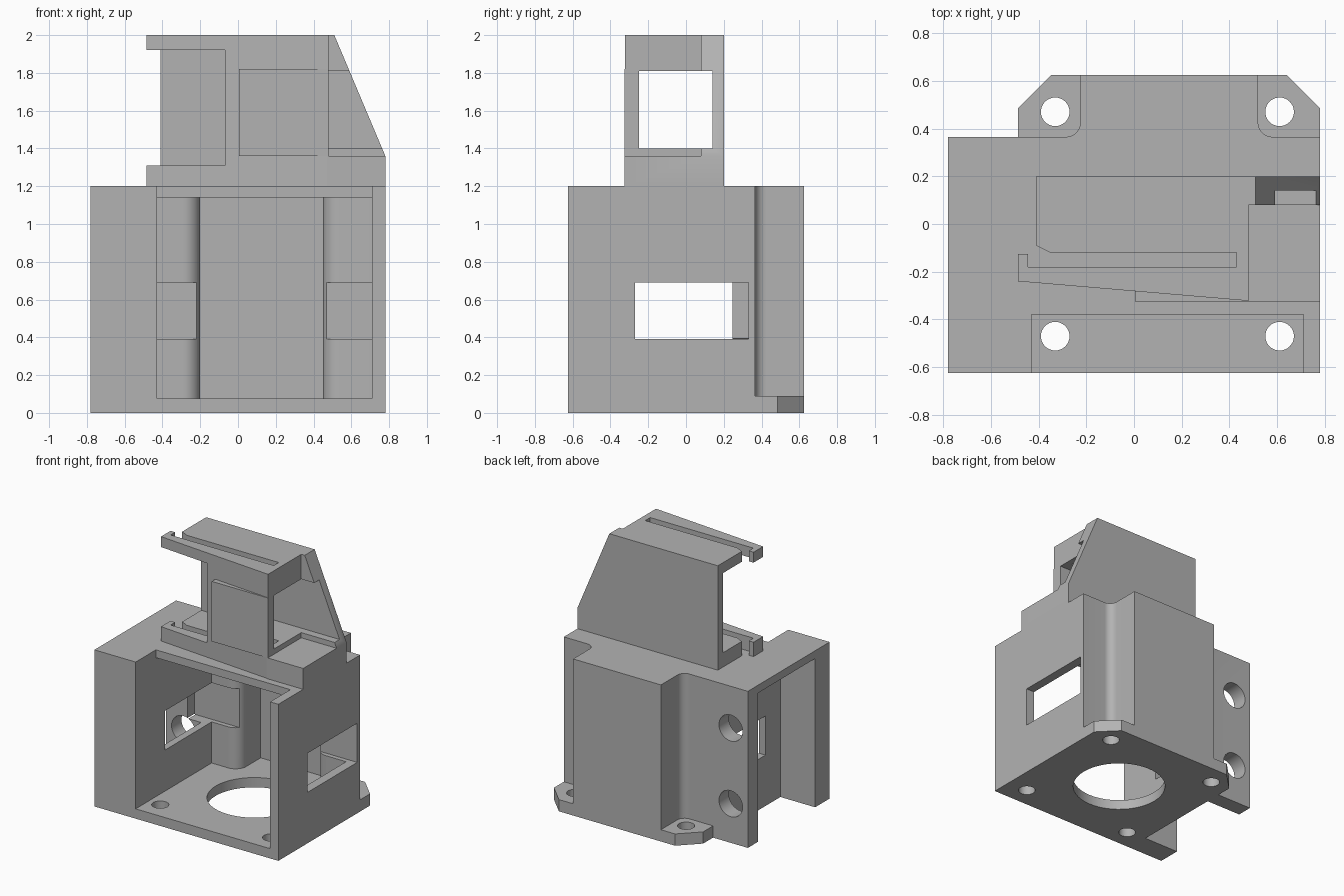
import bpy, bmesh, math

if "Cube" in bpy.data.objects:
    bpy.data.objects.remove(bpy.data.objects["Cube"])

grey = bpy.data.materials.new("plain grey")
grey.diffuse_color = (0.45, 0.45, 0.45, 1)
grey.use_nodes = True
grey.node_tree.nodes["Principled BSDF"].inputs["Base Color"].default_value = grey.diffuse_color


def prism(name, pts, lo, hi, axis="z"):
    """Extrude an outline: (x, y) along z, or (x, z) along y."""
    bm = bmesh.new()
    place = (lambda p, h: (p[0], p[1], h)) if axis == "z" else (lambda p, h: (p[0], h, p[1]))
    face = bm.faces.new([bm.verts.new(place(p, lo)) for p in pts])
    ext = bmesh.ops.extrude_face_region(bm, geom=[face])
    verts = [v for v in ext["geom"] if isinstance(v, bmesh.types.BMVert)]
    bmesh.ops.translate(bm, verts=verts, vec=(0, 0, hi - lo) if axis == "z" else (0, hi - lo, 0))
    bmesh.ops.recalc_face_normals(bm, faces=bm.faces)
    me = bpy.data.meshes.new(name)
    bm.to_mesh(me)
    bm.free()
    me.materials.append(grey)
    ob = bpy.data.objects.new(name, me)
    bpy.context.collection.objects.link(ob)
    return ob


def box(name, x0, x1, y0, y1, z0, z1):
    return prism(name, [(x0, y0), (x1, y0), (x1, y1), (x0, y1)], z0, z1)


def arc(cx, cy, r, a0, a1, n=10):
    return [(cx + r * math.cos(math.radians(a0 + (a1 - a0) * i / n)),
             cy + r * math.sin(math.radians(a0 + (a1 - a0) * i / n))) for i in range(n + 1)]


def disc(name, cx, cy, r, lo, hi, axis="z", n=48):
    return prism(name, arc(cx, cy, r, 0, 360, n)[:-1], lo, hi, axis)


def combine(target, tool, op):
    """Apply one boolean and discard the tool."""
    tool.hide_render = True
    m = target.modifiers.new("cut", "BOOLEAN")
    m.operation, m.solver, m.object = op, "EXACT", tool
    bpy.context.view_layer.objects.active = target
    bpy.ops.object.modifier_apply(modifier=m.name)
    bpy.data.objects.remove(tool)


def finish(ob):
    bpy.ops.object.select_all(action="DESELECT")
    ob.select_set(True)
    bpy.context.view_layer.objects.active = ob
    bpy.ops.object.shade_smooth_by_angle(angle=math.radians(30))


# --- motor housing: outer shell with the filleted rear bulge
housing = prism("motor_housing",
    [(-.78, -.625), (.78, -.625), (.78, .365)] + arc(.58, .425, .06, 270, 180)
    + [(.52, .625), (-.225, .625)] + arc(-.285, .425, .06, 0, -90) + [(-.78, .365)], 0, 1.2)
# rear screw flange with clipped corners
combine(housing, prism("rear_flange", [(-.485, .3), (.78, .3), (.78, .485), (.64, .625),
        (-.345, .625), (-.485, .485)], 0, .09), "UNION")
# inner cavity, open to the front
cavity = ([(-.43, -.8), (.71, -.8), (.71, .295)] + arc(.54, .385, .09, 270, 180)
          + [(.45, .56), (-.2, .56)] + arc(-.29, .385, .09, 0, -90) + [(-.43, .295)])
cutters = [
    prism("cavity", cavity, .075, 1.14),
    box("roof_cutback", -.43, .71, -.8, -.38, .6, 1.4),
    box("side_slot", -1, -.485, -.45, .245, -.2, 1.14),
    box("side_window", -.6, 1, -.27, .33, .39, .69),
    disc("shaft_hole", .14, 0, .33, -.2, .2),
]
# base screw holes and rear tab holes
cutters += [disc("screw_hole", x, y, .06, -.2, .2, n=32) for x in (-.33, .61) for y in (-.47, .47)]
cutters += [disc("tab_hole", -.635, z, .1, .2, .5, "y", 32) for z in (.3, .88)]
for c in cutters:
    combine(housing, c, "DIFFERENCE")
finish(housing)

# --- tower: slotted front arm, sloped back plate, low shelf and front boss
tower = prism("sensor_tower", [(-.485, -.125), (-.485, -.24), (.48, -.322), (.48, .1), (-.41, .1),
    (-.41, -.09), (-.35, -.12), (.43, -.12), (.43, -.18), (-.445, -.18), (-.445, -.125)], 1.2, 2)
combine(tower, prism("back_plate", [(-.41, 1.2), (.78, 1.2), (.78, 1.36), (.51, 2), (-.41, 2)],
        .08, .2, "y"), "UNION")
combine(tower, box("shelf", .47, .78, -.325, .2, 1.2, 1.36), "UNION")
combine(tower, box("front_boss", .005, .48, -.325, -.2, 1.36, 1.82), "UNION")
combine(tower, box("left_opening", -.8, -.07, -.5, .14, 1.31, 1.92), "DIFFERENCE")
combine(tower, box("tower_window", -1, 1, -.25, .14, 1.4, 1.81), "DIFFERENCE")
finish(tower)
